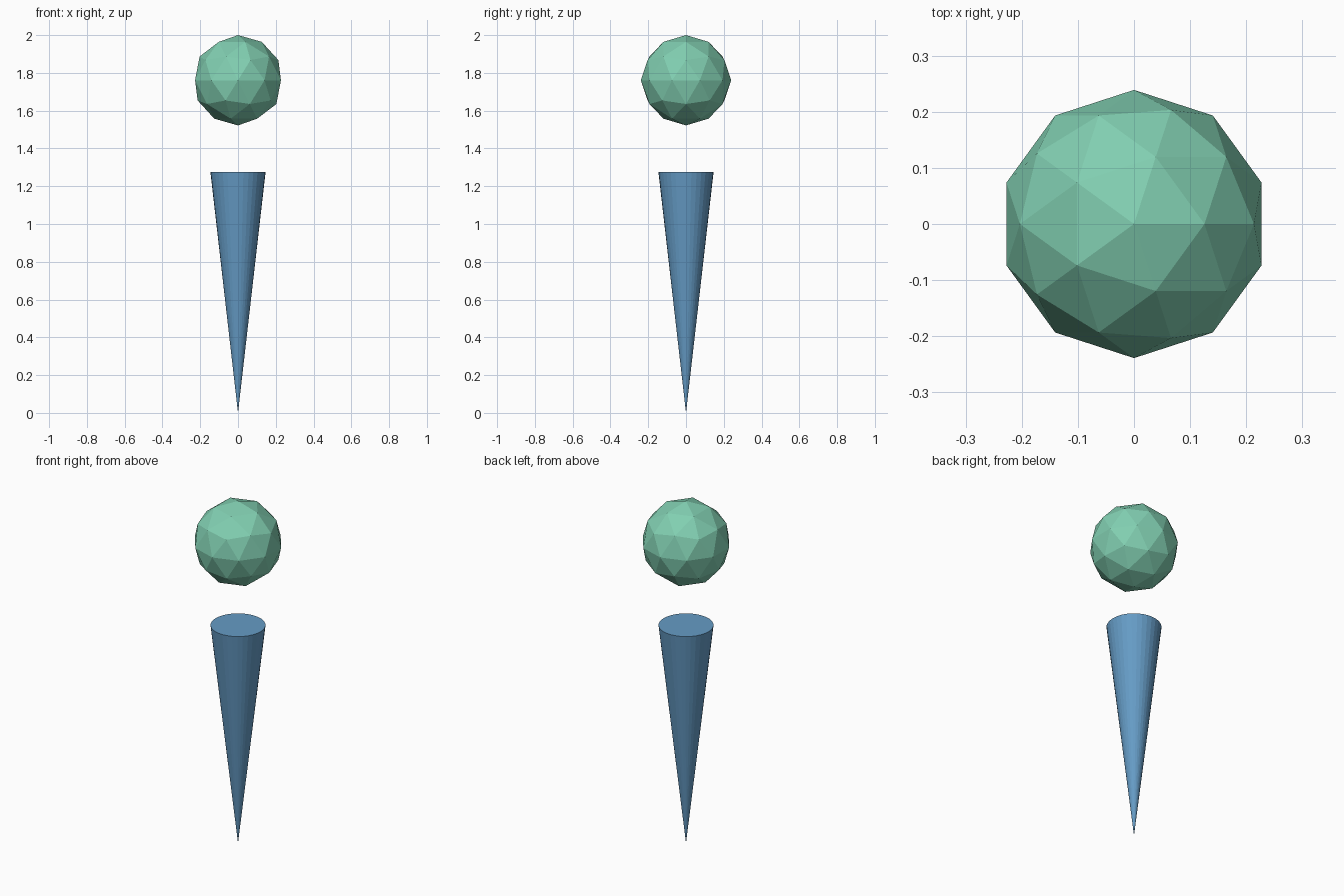
import bpy
import math

if "Cube" in bpy.data.objects:
    bpy.data.objects.remove(bpy.data.objects["Cube"])


def colour(obj, name, rgb):
    mat = bpy.data.materials.new(name)
    mat.diffuse_color = (*rgb, 1.0)
    mat.use_nodes = True
    mat.node_tree.nodes["Principled BSDF"].inputs["Base Color"].default_value = mat.diffuse_color
    obj.data.materials.append(mat)


# Downward-pointing spike with a flat cap
CONE_H, CONE_R = 1.275, 0.146
bpy.ops.mesh.primitive_cone_add(vertices=32, radius1=0, radius2=CONE_R,
                                depth=CONE_H, location=(0, 0, CONE_H / 2))
cone = bpy.context.object
cone.name = "cone"
colour(cone, "blue", (0.13, 0.33, 0.56))

# Faceted ball floating above the spike
BALL_R = 0.239
bpy.ops.mesh.primitive_ico_sphere_add(subdivisions=2, radius=BALL_R,
                                      location=(0, 0, 2 - BALL_R))
ball = bpy.context.object
ball.name = "ball"
colour(ball, "green", (0.22, 0.62, 0.44))
